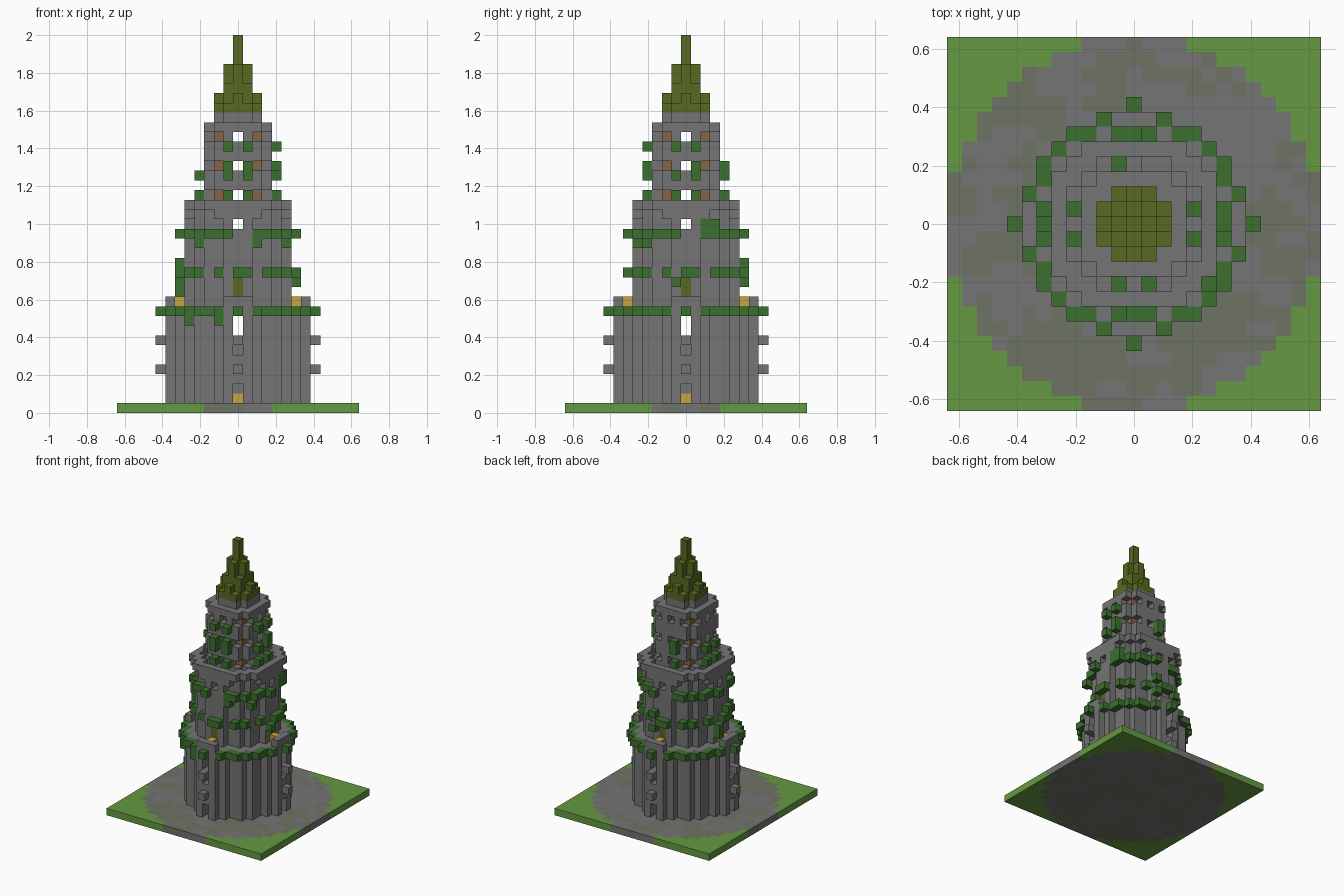
import bpy, bmesh, random
from mathutils import Vector

cube = bpy.data.objects.get("Cube")
if cube:
    bpy.data.objects.remove(cube, do_unlink=True)

random.seed(4)
V = 2 / 39  # block size


def material(name, r, g, b):
    lin = [((c / 255 + 0.055) / 1.055) ** 2.4 for c in (r, g, b)] + [1]
    m = bpy.data.materials.new(name)
    m.use_nodes = True
    m.diffuse_color = lin
    m.node_tree.nodes["Principled BSDF"].inputs["Base Color"].default_value = lin
    return m


STONE = material("grey stone", 118, 117, 118)
MOSSY = material("mossy stone", 111, 114, 99)
GRASS = material("grass green", 102, 153, 67)
VINE = material("vine green", 60, 112, 47)
ROOF = material("olive roof", 87, 106, 32)
LAMP = material("lantern yellow", 202, 164, 64)
WOOD = material("brown wood", 134, 101, 70)

blocks = {}  # (x, y, layer) -> (part, material)


def put(part, mat, cells, keep=False):
    for c in cells:
        if not (keep and c in blocks):
            blocks[c] = (part, mat)


def disc(r2, layers):
    return {(x, y, k) for k in layers for x in range(-12, 13)
            for y in range(-12, 13) if x * x + y * y <= r2}


def wall(r2, layers):
    """Disc cells that touch the outside of the disc."""
    full = disc(r2, layers)
    return {(x, y, k) for x, y, k in full
            if any((x + i, y + j, k) not in full
                   for i in (-1, 0, 1) for j in (-1, 0, 1))}


def around(r2, layer):
    """Cells hugging the outside of a disc wall."""
    full = disc(r2, [layer])
    near = {(x + i, y + j, k) for x, y, k in full
            for i, j in ((1, 0), (-1, 0), (0, 1), (0, -1))}
    return near - full


def four(t, d, k):
    """One cell at sideways t, distance d, repeated on all four sides."""
    return [(t, -d, k), (d, t, k), (-t, d, k), (-d, -t, k)]


def cut(cells):
    for c in cells:
        blocks.pop(c, None)


# Ground slab with a round paved court
put("lawn", GRASS, [(x, y, 0) for x in range(-12, 13) for y in range(-12, 13)])
seeds = [(random.uniform(-13, 13), random.uniform(-13, 13), random.random() < 0.5)
         for _ in range(220)]
for x, y, k in sorted(disc(156, [0])):
    moss = min(seeds, key=lambda s: (s[0] - x) ** 2 + (s[1] - y) ** 2)[2]
    if moss:
        put("mossy_paving", MOSSY, [(x, y, k)])
    else:
        put("paving", STONE, [(x, y, k)])

# Lower tower: ridged wall with four buttresses, terrace, slits and inner pillar
put("lower_tower", STONE, wall(41, range(1, 10)) | disc(41, [10]))
for t in (-1, 0, 1):
    for k in range(1, 11):
        put("buttresses", STONE, four(t, 7, k))
    put("terrace_parapet", STONE, four(t, 7, 11))
for k in (1, 2, 6, 8, 9):
    cut(four(0, 7, k) + four(0, 6, k))
for k in (4, 7):
    put("sills", STONE, four(0, 8, k))
put("inner_pillar", STONE, [(0, 0, k) for k in range(2, 8)])
put("floor_lantern", LAMP, [(0, 0, 1)])
put("terrace_lanterns", LAMP, four(0, 6, 11))

# Vines round the terrace edge
put("terrace_vines", VINE, disc(53, [10]), True)
put("terrace_vines", VINE, four(0, 8, 10))
put("terrace_vines", VINE, [(-2, -7, 9), (-5, -5, 9)])

# Middle tower: shaft, gallery flaring in steps, floor and windows
put("middle_tower", STONE, wall(26, range(11, 20)))
put("gallery", STONE, wall(29, [20]) | wall(34, [21]) | wall(26, [20]))
put("gallery_floor", STONE, disc(26, [18]))
cut(four(0, 5, 19) + four(0, 4, 19))
put("middle_doors", ROOF, four(0, 5, 12) + four(0, 5, 13))

# Vine belts on the middle tower, with gaps and a few hanging strands
lower_gaps = four(-1, 6, 14) + four(2, 5, 14) + four(-3, 5, 14)
upper_gaps = four(0, 6, 18) + four(1, 6, 18)
put("middle_vines", VINE, around(26, 14) - set(lower_gaps))
put("middle_vines", VINE, around(26, 18) - set(upper_gaps))
put("middle_vines", VINE, [(-6, -1, 15), (-6, 1, 13), (-6, 1, 12), (6, -1, 13),
                           (1, 6, 15), (1, 6, 13), (5, 2, 19), (5, 3, 19),
                           (-4, -4, 17), (2, -5, 17), (5, -4, 17)], True)

# Upper tower: shaft with three rows of windows and wooden corner posts
put("upper_tower", STONE, wall(13, range(19, 29)) | disc(13, [29]))
put("roof_base", STONE, disc(6, [30]))
for k in (19, 22, 25, 28):
    for d in (2, 3):
        cut(four(0, d, k))
    if k > 19:
        cut(four(2, 3, k) + four(-2, 3, k))
        put("corner_wood", WOOD, four(2, 2, k))

# Small vine tufts on the upper tower
for k in (22, 24, 27):
    for t in (-1, 1):
        tufts = [c for c in four(t, 4, k) if c[:2] != (1, 4)]
        if k == 27:
            tufts = tufts[:2]
        put("upper_vines", VINE, tufts)
put("upper_vines", VINE, [(-1, -4, 25), (1, -4, 25), (4, 1, 25), (-1, 4, 25)])

# Stepped spire
for r2, layers in ((5, (31,)), (2, (32, 33)), (1, (34, 35)), (0, (36, 37, 38))):
    put("spire", ROOF, disc(r2, layers))
put("spire", ROOF, four(0, 2, 32))

# Turn the blocks into one mesh per part, keeping only the open faces
parts = {}
for cell, key in blocks.items():
    parts.setdefault(key, []).append(cell)

for (name, mat), cells in parts.items():
    bm = bmesh.new()
    for c in cells:
        mid = Vector((c[0], c[1], c[2] + 0.5))
        for axis in range(3):
            for s in (-1, 1):
                n = Vector((0, 0, 0))
                n[axis] = s
                if (c[0] + int(n.x), c[1] + int(n.y), c[2] + int(n.z)) in blocks:
                    continue
                u = Vector((0, 0, 0))
                u[(axis + 1) % 3] = 0.5
                w = n.cross(u)
                o = mid + n * 0.5
                bm.faces.new([bm.verts.new((o + p) * V)
                              for p in (-u - w, u - w, u + w, -u + w)])
    bmesh.ops.remove_doubles(bm, verts=bm.verts, dist=V / 100)
    mesh = bpy.data.meshes.new(name)
    bm.to_mesh(mesh)
    bm.free()
    mesh.materials.append(mat)
    bpy.context.collection.objects.link(bpy.data.objects.new(name, mesh))
